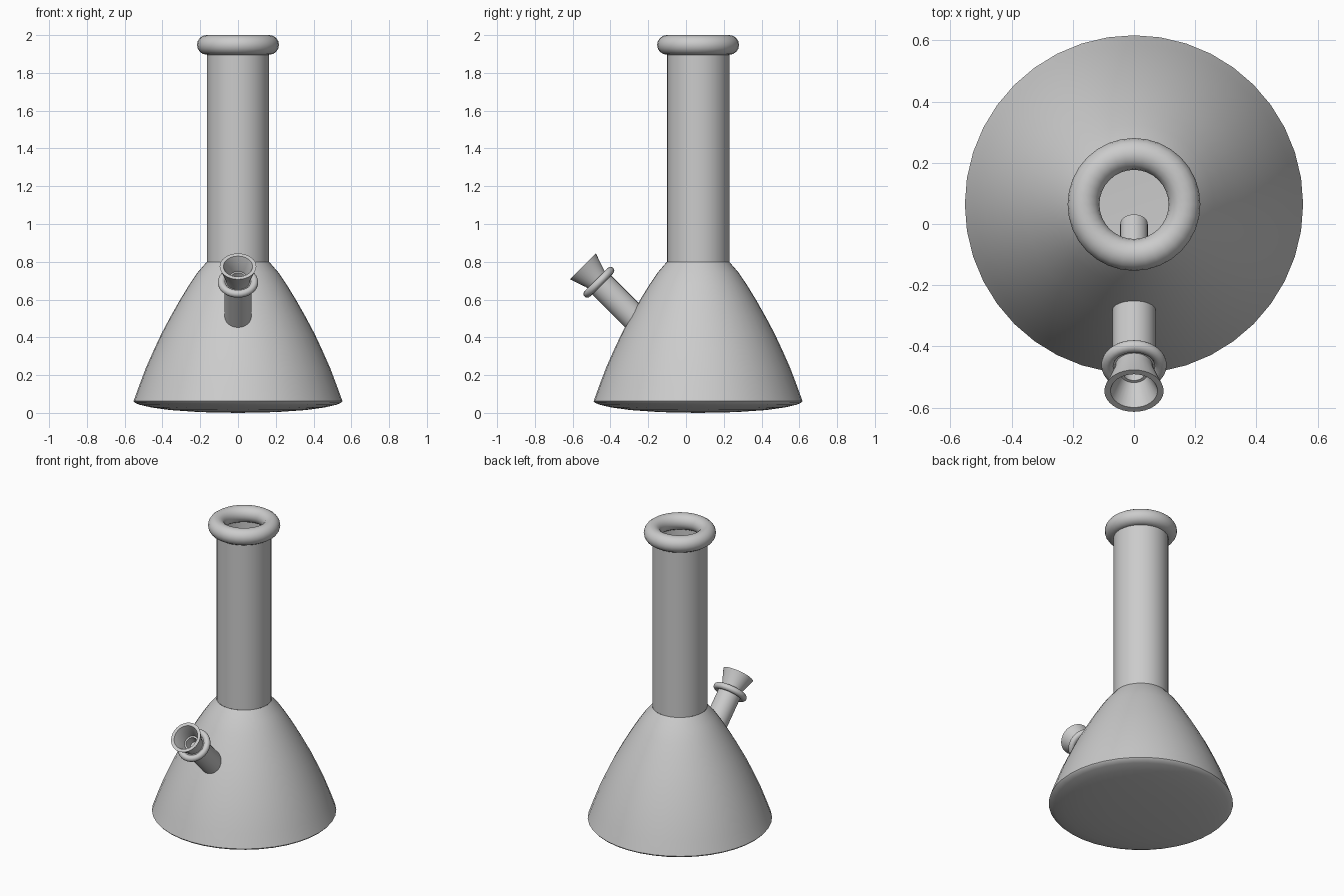
import bpy, bmesh, math
from mathutils import Matrix

if "Cube" in bpy.data.objects:
    bpy.data.objects.remove(bpy.data.objects["Cube"])


def finish(obj, matrix, angle=35):
    obj.matrix_world = matrix
    bpy.ops.object.select_all(action='DESELECT')
    obj.select_set(True)
    bpy.context.view_layer.objects.active = obj
    bpy.ops.object.shade_smooth_by_angle(angle=math.radians(angle))
    return obj


def lathe(name, profile, matrix, sides=32):
    """Revolve (radius, height) points, listed bottom to top on the outside."""
    bm = bmesh.new()
    rings = []
    for r, z in profile:
        rings.append([bm.verts.new((r * math.cos(2 * math.pi * i / sides),
                                    r * math.sin(2 * math.pi * i / sides), z))
                      for i in range(sides)])
    for low, high in zip(rings, rings[1:]):
        for i in range(sides):
            k = (i + 1) % sides
            bm.faces.new((low[i], low[k], high[k], high[i]))
    bmesh.ops.remove_doubles(bm, verts=bm.verts, dist=1e-5)
    mesh = bpy.data.meshes.new(name)
    bm.to_mesh(mesh)
    bm.free()
    obj = bpy.data.objects.new(name, mesh)
    bpy.context.collection.objects.link(obj)
    return finish(obj, matrix)


def ring(name, major, minor, height, matrix, sides=32):
    bpy.ops.mesh.primitive_torus_add(major_radius=major, minor_radius=minor,
                                     major_segments=sides, minor_segments=16)
    obj = bpy.context.object
    obj.name = name
    return finish(obj, matrix @ Matrix.Translation((0, 0, height)))


upright = Matrix.Translation((0, 0.064, 0))
# Stem axis leans 45 degrees towards the front
tilted = Matrix.Translation((0, 0.115, 0.115)) @ Matrix.Rotation(math.radians(45), 4, 'X')

# Flared body with a shallow rounded underside
lathe("body", [(0, 0), (0.2, 0.004), (0.36, 0.015), (0.46, 0.029), (0.52, 0.043),
               (0.545, 0.053), (0.553, 0.062), (0.523, 0.145), (0.487, 0.24),
               (0.447, 0.33), (0.405, 0.42), (0.357, 0.51), (0.306, 0.60),
               (0.26, 0.675), (0.215, 0.742), (0.165, 0.80)], upright, 40)

# Straight neck and thick mouth ring
lathe("neck", [(0.165, 0.80), (0.165, 1.95)], upright)
ring("mouth_ring", 0.165, 0.052, 1.948, upright)

# Angled joint tube with collar
lathe("joint_tube", [(0.071, 0.48), (0.071, 0.82), (0.05, 0.825)], tilted)
ring("joint_collar", 0.087, 0.02, 0.815, tilted)

# Thin inner tube reaching down into the body
lathe("inner_tube", [(0.035, 0.80), (0.035, 0.163), (0.045, 0.163), (0.045, 0.82)], tilted)

# Funnel bowl with a stepped hole
lathe("bowl", [(0.05, 0.78), (0.062, 0.82), (0.066, 0.845), (0.097, 0.934),
               (0.077, 0.934), (0.046, 0.86), (0.046, 0.85), (0.036, 0.85),
               (0.03, 0.80), (0, 0.80)], tilted)
